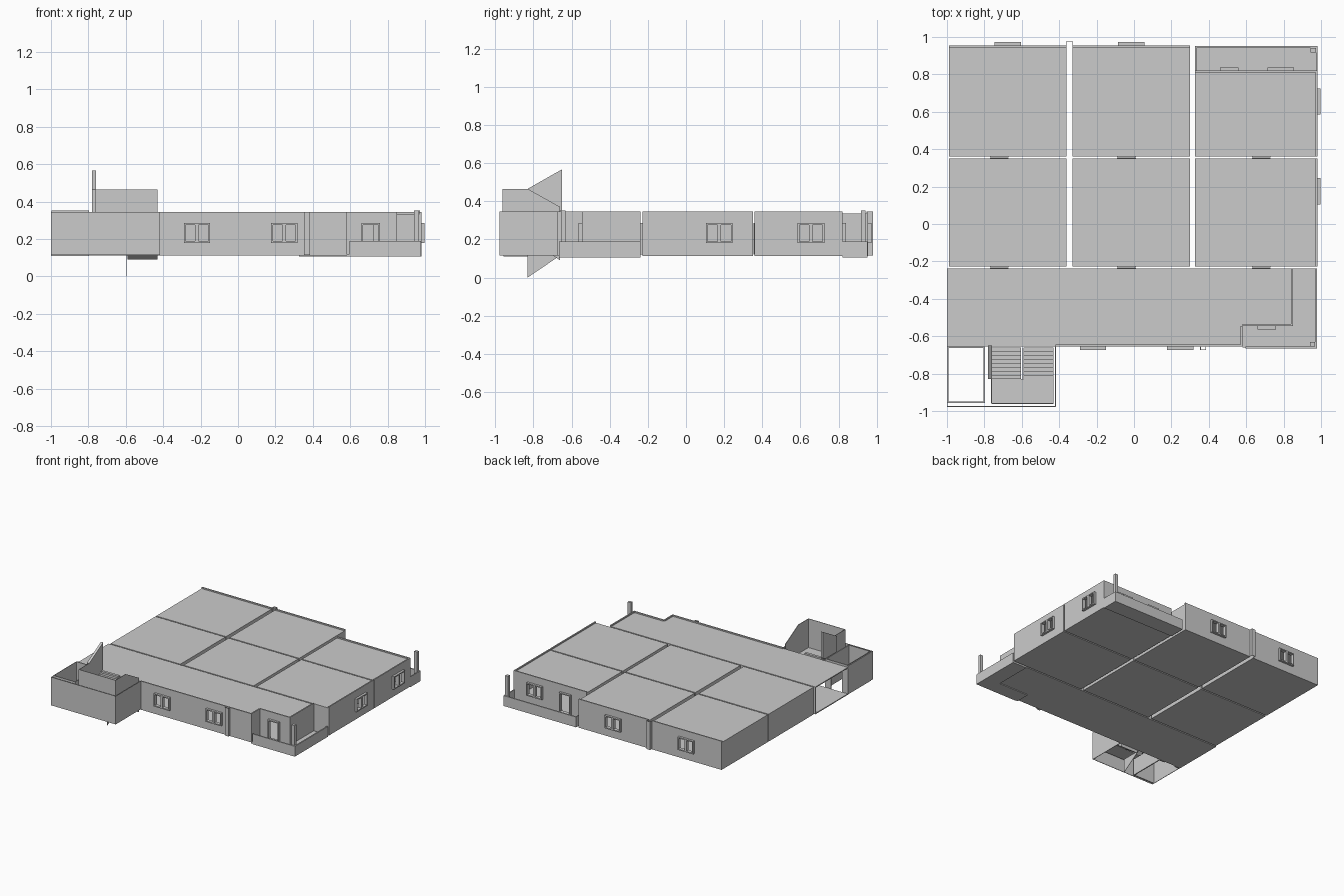
import bpy, bmesh

cube = bpy.data.objects.get("Cube")
if cube:
    bpy.data.objects.remove(cube)

grey = bpy.data.materials.new("plain_grey")
grey.use_nodes = True
grey.diffuse_color = (0.6, 0.6, 0.6, 1)
grey.node_tree.nodes["Principled BSDF"].inputs["Base Color"].default_value = (0.6, 0.6, 0.6, 1)

FLOOR, ROOF, TOP, T = 0.115, 0.335, 0.345, 0.01
SILL, HEAD = 0.18, 0.285


def finish(name, bm):
    bmesh.ops.recalc_face_normals(bm, faces=bm.faces)
    mesh = bpy.data.meshes.new(name)
    bm.to_mesh(mesh)
    bm.free()
    mesh.materials.append(grey)
    obj = bpy.data.objects.new(name, mesh)
    bpy.context.collection.objects.link(obj)
    return obj


def boxes(name, items):
    """Join boxes given as x0, x1, y0, y1, z0, z1."""
    bm = bmesh.new()
    for x0, x1, y0, y1, z0, z1 in items:
        verts = bmesh.ops.create_cube(bm, size=1)["verts"]
        for v in verts:
            v.co.x = x1 if v.co.x > 0 else x0
            v.co.y = y1 if v.co.y > 0 else y0
            v.co.z = z1 if v.co.z > 0 else z0
    return finish(name, bm)


def prism(name, profile, x0, x1):
    """Extrude a (y, z) profile across x."""
    bm = bmesh.new()
    face = bm.faces.new([bm.verts.new((x0, y, z)) for y, z in profile])
    out = bmesh.ops.extrude_face_region(bm, geom=[face])["geom"]
    bmesh.ops.translate(bm, vec=(x1 - x0, 0, 0),
                        verts=[g for g in out if isinstance(g, bmesh.types.BMVert)])
    return finish(name, bm)


def oriented(axis, u0, u1, v0, v1, z0, z1):
    return (u0, u1, v0, v1, z0, z1) if axis == "x" else (v0, v1, u0, u1, z0, z1)


def frame(name, axis, centre, width, v0, v1, z0, z1, mullion):
    a, b, w = centre - width / 2, centre + width / 2, 0.009
    parts = [(a, a + w, z0, z1), (b - w, b, z0, z1),
             (a, b, z1 - w, z1), (a, b, z0, z0 + w)]
    if mullion:
        parts.append((centre - w, centre + w, z0, z1))
    boxes(name, [oriented(axis, p, q, v0, v1, r, s) for p, q, r, s in parts])


def wall(name, axis, pos, out, a, b, top, openings=()):
    """Wall with outer face at pos, facing out (+1 or -1), with windows and doors."""
    v0, v1 = sorted((pos, pos - out * T))
    items, u = [], a
    for i, (kind, c) in enumerate(sorted(openings, key=lambda o: o[1])):
        window = kind == "window"
        width = {"window": 0.14, "door": 0.1, "inner": 0.1}[kind]
        z0 = SILL if window else FLOOR + 0.005
        items.append((u, c - width / 2, FLOOR, top))
        items.append((c - width / 2, c + width / 2, HEAD, top))
        items.append((c - width / 2, c + width / 2, FLOOR, z0))
        u = c + width / 2
        reach = pos + out * (0.004 if kind == "inner" else 0.018)
        f0, f1 = sorted((pos - out * T, reach))
        frame(f"{name}_{kind}_frame_{i + 1}", axis, c, width, f0, f1, z0, HEAD, window)
    items.append((u, b, FLOOR, top))
    boxes(name, [oriented(axis, p, q, v0, v1, r, s) for p, q, r, s in items])


def room(name, x0, x1, y0, y1, south=(), north=(), east=()):
    boxes(name + "_floor", [(x0, x1, y0, y1, FLOOR - 0.003, FLOOR + 0.005)])
    boxes(name + "_roof", [(x0, x1, y0, y1, ROOF - 0.008, ROOF)])
    facade = lambda ops: TOP if any(o[0] == "window" for o in ops) else ROOF
    wall(name + "_south_wall", "x", y0, -1, x0, x1, ROOF, south)
    wall(name + "_north_wall", "x", y1, 1, x0, x1, facade(north), north)
    wall(name + "_west_wall", "y", x0, -1, y0, y1, ROOF)
    wall(name + "_east_wall", "y", x1, 1, y0, y1, facade(east), east)


# Six rooms in two rows
columns = [("west", -0.99, -0.36, -0.72), ("middle", -0.33, 0.30, -0.04),
           ("east", 0.325, 0.98, 0.68)]
for side, x0, x1, door in columns:
    inner = [("inner", door)]
    last = side == "east"
    room(f"front_{side}_room", x0, x1, -0.228, 0.35, inner, inner,
         [("window", 0.175)] if last else ())
    if last:
        room("back_east_room", x0, x1, 0.36, 0.82, inner,
             [("door", 0.51), ("window", 0.785)], [("window", 0.655)])
    else:
        room(f"back_{side}_room", x0, x1, 0.36, 0.955, inner,
             [("window", (x0 + x1) / 2)])

# Hall along the front, open at its west end
S, N, STEP = -0.655, -0.238, -0.545
wall("hall_north_wall", "x", N, 1, -1, 0.85, ROOF, [("inner", c[3]) for c in columns])
wall("hall_front_wall", "x", S, -1, -0.42, 0.58, TOP, [("window", -0.22), ("window", 0.247)])
wall("hall_recess_side", "y", 0.58, 1, S, STEP, TOP)
wall("hall_recess_wall", "x", STEP, -1, 0.58, 0.85, TOP, [("door", 0.71)])
wall("hall_east_wall", "y", 0.85, 1, STEP, N, TOP)
boxes("hall_floor", [(-1, 0.975, S, N, FLOOR - 0.003, FLOOR + 0.005)])
boxes("hall_roof", [(-1, 0.58, S, N, ROOF - 0.008, ROOF),
                    (0.58, 0.85, STEP, N, ROOF - 0.008, ROOF)])


# Balconies with low parapets and a corner post
RAIL, LOW = 0.19, 0.106
boxes("front_balcony_slab", [(0.58, 0.975, -0.66, STEP, LOW, FLOOR + 0.005),
                             (0.85, 0.975, STEP, N, LOW, FLOOR + 0.005)])
boxes("front_balcony_parapet", [(0.595, 0.978, -0.665, -0.655, LOW, RAIL),
                                (0.968, 0.978, -0.665, N, LOW, RAIL)])
boxes("front_balcony_post", [(0.94, 0.968, -0.655, -0.632, FLOOR, 0.352)])
boxes("back_balcony_slab", [(0.325, 0.98, 0.82, 0.95, LOW, FLOOR + 0.005)])
boxes("back_balcony_parapet", [(0.325, 0.98, 0.942, 0.952, LOW, RAIL),
                               (0.325, 0.333, 0.82, 0.95, LOW, RAIL),
                               (0.972, 0.98, 0.82, 0.95, LOW, RAIL)])
boxes("back_balcony_post", [(0.945, 0.972, 0.918, 0.942, FLOOR, 0.352)])

# Hollow pilasters at the joints
for name, x, wall_y, face_y in [("front_pilaster", 0.37, S, -0.672),
                                ("back_pilaster", -0.345, 0.955, 0.978)]:
    y0, y1 = sorted((wall_y, face_y))
    boxes(name, [(x - 0.016, x - 0.013, y0, y1, FLOOR, TOP),
                 (x + 0.013, x + 0.016, y0, y1, FLOOR, TOP),
                 (x - 0.016, x + 0.016, face_y - 0.001, face_y + 0.001, FLOOR, TOP)])

# Stair core enclosure and lift shaft, both open above and below
E = 0.004
boxes("core_walls", [(-1, -0.418, -0.978, -0.978 + E, FLOOR, TOP),
                     (-1, -1 + E, -0.978, S, FLOOR, TOP),
                     (-0.422, -0.418, -0.978, S, FLOOR, TOP)])
boxes("lift_shaft", [(-1 + E, -1 + 2 * E, -0.955, S, 0.11, 0.352),
                     (-0.805, -0.797, -0.955, S, 0.11, 0.352),
                     (-1 + E, -0.797, -0.957, -0.95, 0.11, 0.352),
                     (-1 + E, -0.95, -0.663, S, 0.11, 0.352),
                     (-0.85, -0.797, -0.663, S, 0.11, 0.352),
                     (-1 + E, -0.797, -0.663, S, HEAD, 0.352)])

# Two stair flights and the half landing
FOOT, TURN, MID, STEPS = -0.66, -0.83, 0.23, 8


def flight(name, y0, y1, z0, z1, x0, x1):
    pts = [(y0, z0)]
    for i in range(STEPS):
        y = y0 + (y1 - y0) * i / STEPS
        z = z0 + (z1 - z0) * (i + 1) / STEPS
        pts += [(y, z), (y + (y1 - y0) / STEPS, z)]
    prism(name, pts + [(y1, z1 - 0.025), (y0, z0 - 0.025)], x0, x1)


flight("lower_flight", FOOT, TURN, FLOOR, MID, -0.59, -0.43)
flight("upper_flight", TURN, FOOT, MID, TOP, -0.76, -0.605)
boxes("stair_landing", [(-0.76, -0.43, -0.96, TURN, MID - 0.02, MID)])

# Solid stair railings
RAIL_TOP = 0.465
boxes("landing_parapet", [(-0.76, -0.43, -0.962, -0.958, MID, RAIL_TOP),
                          (-0.764, -0.76, -0.96, TURN, MID, RAIL_TOP),
                          (-0.434, -0.43, -0.96, TURN, MID, RAIL_TOP)])
prism("upper_railing", [(TURN, MID), (-0.65, 0.355), (-0.65, 0.567), (TURN, RAIL_TOP)],
      -0.78, -0.76)
prism("lower_railing", [(TURN, MID), (FOOT, FLOOR), (FOOT, 0.37), (TURN, RAIL_TOP)],
      -0.434, -0.43)
prism("under_stair_panel", [(TURN, 0), (FOOT, FLOOR), (TURN, FLOOR)], -0.6, -0.597)
